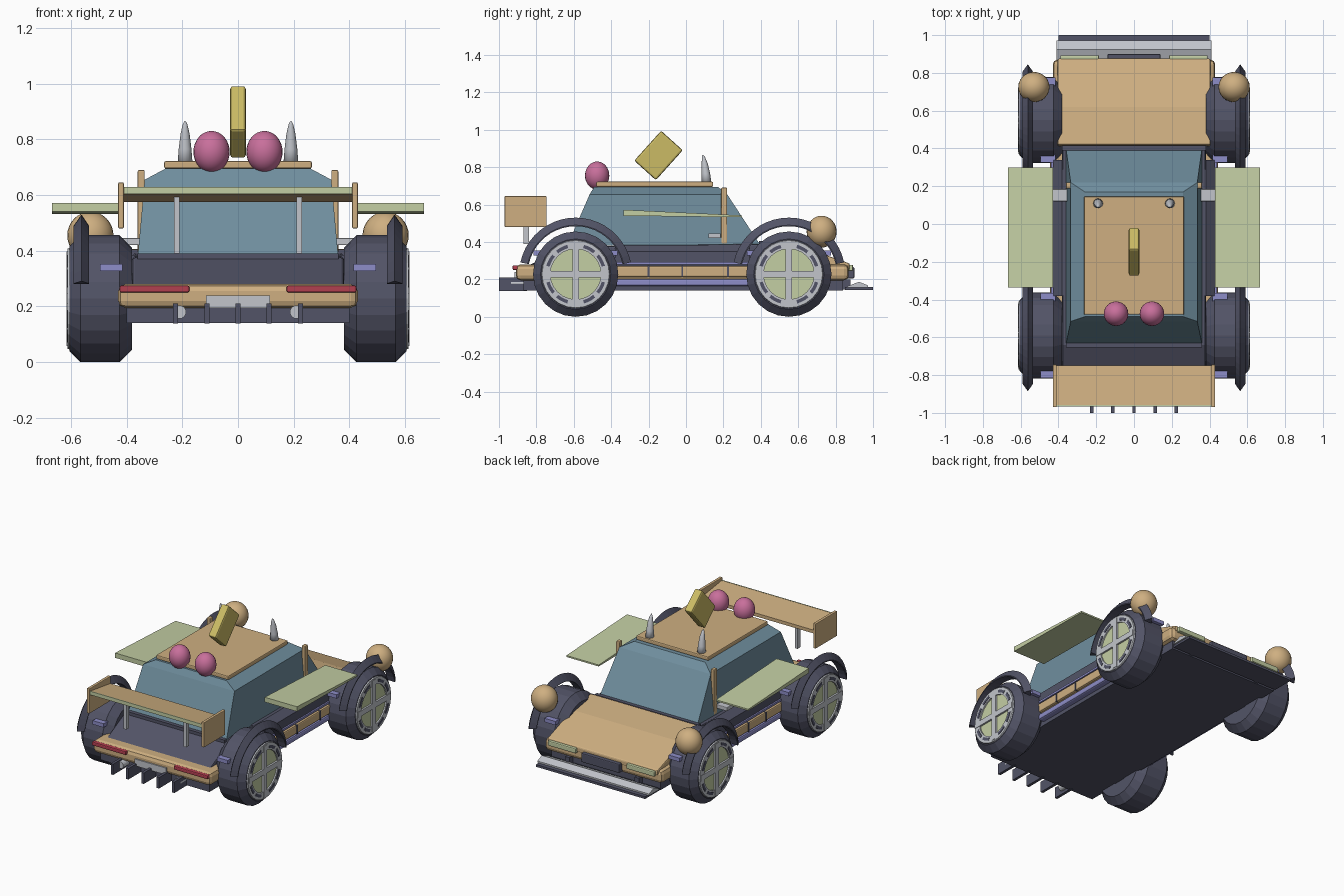
import bpy, bmesh, math
from mathutils import Vector, Matrix

if "Cube" in bpy.data.objects:
    bpy.data.objects.remove(bpy.data.objects["Cube"])

COLORS = {
    "tan": (.62, .43, .22), "teal_glass": (.16, .27, .34), "dark_slate": (.085, .088, .135),
    "pink": (.58, .16, .33), "yellow": (.60, .50, .13), "pale_green": (.55, .62, .37),
    "grey": (.54, .56, .60), "lavender": (.27, .27, .58), "red": (.45, .05, .08)}
MATS = {}
for n, c in COLORS.items():
    MATS[n] = bpy.data.materials.new(n)
    MATS[n].diffuse_color = (*c, 1)


def finish(bm, name, mat, bevel=0, smooth=False):
    bmesh.ops.recalc_face_normals(bm, faces=bm.faces)
    me = bpy.data.meshes.new(name)
    bm.to_mesh(me)
    bm.free()
    ob = bpy.data.objects.new(name, me)
    bpy.context.collection.objects.link(ob)
    me.materials.append(MATS[mat])
    if bevel:
        m = ob.modifiers.new("bevel", "BEVEL")
        m.width, m.segments = bevel, 2
    if smooth:
        for p in me.polygons:
            p.use_smooth = True
    return ob


def box(name, mat, x, y, z, bevel=0, rot=None):
    """Box from (min, max) ranges, optionally turned about its centre."""
    bm = bmesh.new()
    bmesh.ops.create_cube(bm, size=1)
    for v in bm.verts:
        v.co = Vector((v.co.x * (x[1] - x[0]), v.co.y * (y[1] - y[0]), v.co.z * (z[1] - z[0])))
        if rot:
            v.co = rot @ v.co
        v.co += Vector((sum(x) / 2, sum(y) / 2, sum(z) / 2))
    return finish(bm, name, mat, bevel)


def prism(name, mat, yz, x0, x1, bevel=0):
    """Side profile extruded along x."""
    bm = bmesh.new()
    a = [bm.verts.new((x0, *p)) for p in yz]
    b = [bm.verts.new((x1, *p)) for p in yz]
    bm.faces.new(a)
    bm.faces.new(b)
    n = len(yz)
    for i in range(n):
        bm.faces.new((a[i], a[(i + 1) % n], b[(i + 1) % n], b[i]))
    return finish(bm, name, mat, bevel)


def sweep(name, mat, sec, c, a0=0, a1=360, n=24):
    """Closed (x, radius) section swept about an x-parallel axis at c=(y, z)."""
    bm = bmesh.new()
    full = a1 - a0 == 360
    rings = []
    for i in range(n if full else n + 1):
        a = math.radians(a0 + (a1 - a0) * i / n)
        rings.append([bm.verts.new((x, c[0] + r * math.cos(a), c[1] + r * math.sin(a))) for x, r in sec])
    k = len(sec)
    for i in range(n):
        p, q = rings[i], rings[(i + 1) % len(rings)]
        for j in range(k):
            bm.faces.new((p[j], p[(j + 1) % k], q[(j + 1) % k], q[j]))
    if not full:
        bm.faces.new(rings[0])
        bm.faces.new(rings[-1])
    return finish(bm, name, mat)


def ball(name, mat, c, r):
    bm = bmesh.new()
    bmesh.ops.create_uvsphere(bm, u_segments=24, v_segments=16, radius=1,
                              matrix=Matrix.Translation(c) @ Matrix.Diagonal((*r, 1)))
    return finish(bm, name, mat, smooth=True)


def loft(name, mat, levels):
    """Stack of rectangles (half width, y0, y1, z)."""
    bm = bmesh.new()
    rings = [[bm.verts.new(p) for p in ((-w, a, z), (w, a, z), (w, b, z), (-w, b, z))] for w, a, b, z in levels]
    bm.faces.new(rings[0])
    bm.faces.new(rings[-1])
    for p, q in zip(rings, rings[1:]):
        for i in range(4):
            bm.faces.new((p[i], p[(i + 1) % 4], q[(i + 1) % 4], q[i]))
    return finish(bm, name, mat)


def sx(s, a, b):
    return tuple(sorted((s * a, s * b)))


# Body
box("floor_pan", "dark_slate", (-.40, .40), (-.87, .84), (.14, .21))
box("bumper_belt", "tan", (-.43, .43), (-.91, .87), (.195, .28), .025)
prism("upper_body", "dark_slate", [(-.87, .26), (-.64, .375), (.41, .39), (.84, .27)], -.38, .38, .01)
loft("sill_body", "dark_slate", [(.43, -.38, .34, .26), (.43, -.38, .34, .35), (.38, -.38, .34, .385)])
prism("hood", "tan", [(.41, .37), (.42, .408), (.62, .375), (.875, .285), (.875, .25)], -.405, .405, .008)

# Cabin and roof
loft("cabin", "teal_glass", [(.36, -.635, .40, .38), (.335, -.515, .22, .655), (.26, -.49, .17, .695)])
box("roof_panel", "tan", (-.265, .265), (-.48, .145), (.695, .722), .006)
box("cowl_bar", "dark_slate", (-.38, .38), (.39, .415), (.38, .405))
box("rear_window_bar", "dark_slate", (-.36, .36), (-.655, -.63), (.37, .39))

# Roof ornaments
box("roof_slab", "yellow", (-.028, .028), (-.225, -.069), (.755, .97), .01,
    Matrix.Rotation(math.radians(-42), 3, 'X'))
for s in (-1, 1):
    ball("roof_ball", "pink", (s * .095, -.475, .755), (.065, .065, .075))
    bm = bmesh.new()
    rings = [[bm.verts.new((s * .19 + .027 * k * math.cos(t * math.pi / 6),
                            yc + .027 * k * math.sin(t * math.pi / 6), z)) for t in range(12)]
             for k, yc, z in ((1, .11, .71), (.85, .106, .765), (.6, .10, .82), (.3, .093, .855), (.06, .09, .866))]
    for p, q in zip(rings, rings[1:]):
        for i in range(12):
            bm.faces.new((p[i], p[(i + 1) % 12], q[(i + 1) % 12], q[i]))
    bm.faces.new(rings[-1])
    bm.faces.new(rings[0])
    finish(bm, "roof_horn", "grey", smooth=True)

# Wheels, arches and hub details
for s in (-1, 1):
    for y in (-.59, .55):
        c = (y, .228)
        sweep("tyre", "dark_slate", [(s * x, r) for x, r in (
            (.38, .10), (.38, .183), (.425, .228), (.565, .228), (.605, .188), (.595, .10))], c)
        sweep("wheel_backing", "dark_slate", [(s * .385, .001), (s * .385, .11), (s * .58, .11), (s * .58, .001)], c)
        sweep("rim_ring", "grey", [(s * .59, .135), (s * .59, .187), (s * .612, .18), (s * .612, .135)], c)
        sweep("hub_disc", "pale_green", [(s * .585, .001), (s * .585, .138), (s * .603, .138), (s * .603, .001)], c)
        box("spoke_vertical", "grey", sx(s, .59, .615), (y - .018, y + .018), (.228 - .17, .228 + .17))
        box("spoke_level", "grey", sx(s, .59, .615), (y - .17, y + .17), (.21, .246))
        for q in range(4):
            for d in (16, 50):
                sweep("rim_slot", "dark_slate", [(s * .606, .145), (s * .606, .163), (s * .6145, .163), (s * .6145, .145)],
                      c, q * 90 + d, q * 90 + d + 24, 3)
        sweep("wheel_arch", "dark_slate", [(s * .535, .256), (s * .535, .262), (s * .562, .302),
                                           (s * .59, .262), (s * .59, .256)], c, 12, 168, 20)
        box("wheel_vent", "lavender", sx(s, .415, .495), (y - .225, y + .225), (.328, .353))

# Side fittings
for s in (-1, 1):
    box("side_bar", "tan", sx(s, .42, .445), (-.38, .34), (.213, .272), .008)
    for y in (-.2, -.02, .225):
        box("side_bar_divider", "dark_slate", sx(s, .42, .449), (y - .005, y + .005), (.212, .273))
    box("lower_rail", "lavender", sx(s, .39, .44), (-.38, .34), (.165, .203), .01)
    box("upper_rail", "lavender", sx(s, .42, .44), (-.38, .34), (.28, .293))
    box("door_post", "tan", sx(s, .335, .36), (.188, .22), (.39, .69), .005)
    box("post_bracket", "grey", sx(s, .34, .43), (.12, .185), (.42, .446), .004)
    prism("side_wing", "pale_green", [(-.335, .54), (-.335, .572), (.30, .542), (.30, .532)], s * .43, s * .667)
    ball("fender_ball", "tan", (s * .53, .725, .455), (.083, .08, .085))

# Rear wing
prism("rear_wing", "tan", [(-.96, .605), (-.96, .627), (-.75, .597), (-.75, .575)], -.415, .415)
box("wing_lip", "pale_green", (-.415, .415), (-.965, -.959), (.604, .628))
for s in (-1, 1):
    box("wing_end_plate", "tan", sx(s, .41, .43), (-.97, -.745), (.48, .645), .004)
    box("wing_strut", "grey", sx(s, .21, .23), (-.87, -.84), (.39, .60))

# Rear fittings
box("rear_plate", "grey", (-.115, .115), (-.918, -.905), (.195, .24))
for s in (-1, 1):
    box("tail_light", "red", sx(s, .175, .425), (-.927, -.90), (.25, .275), .006)
    bm = bmesh.new()
    bmesh.ops.create_cone(bm, cap_ends=True, segments=16, radius1=.024, radius2=.024, depth=.12,
                          matrix=Matrix.Translation((s * .21, -.875, .18)) @ Matrix.Rotation(math.pi / 2, 4, 'X'))
    finish(bm, "exhaust_pipe", "grey")
for i in range(-2, 3):
    box("diffuser_fin", "dark_slate", (i * .112 - .009, i * .112 + .009), (-1, -.85), (.138, .21))

# Front fittings
box("grille", "dark_slate", (-.14, .14), (.86, .90), (.205, .265), .006)
box("splitter", "dark_slate", (-.40, .40), (.85, 1.0), (.143, .158))
prism("splitter_wedge", "grey", [(.86, .157), (.87, .166), (.925, .187), (.972, .168), (.972, .157)], -.41, .41)
for s in (-1, 1):
    box("headlight", "pale_green", sx(s, .185, .39), (.865, .893), (.245, .278), .006)
    box("splitter_mount", "dark_slate", sx(s, .24, .27), (.80, .88), (.145, .20))

for m in bpy.data.materials:
    if m.users and not m.is_grease_pencil:
        m.use_nodes = True
        m.node_tree.nodes["Principled BSDF"].inputs["Base Color"].default_value = m.diffuse_color
